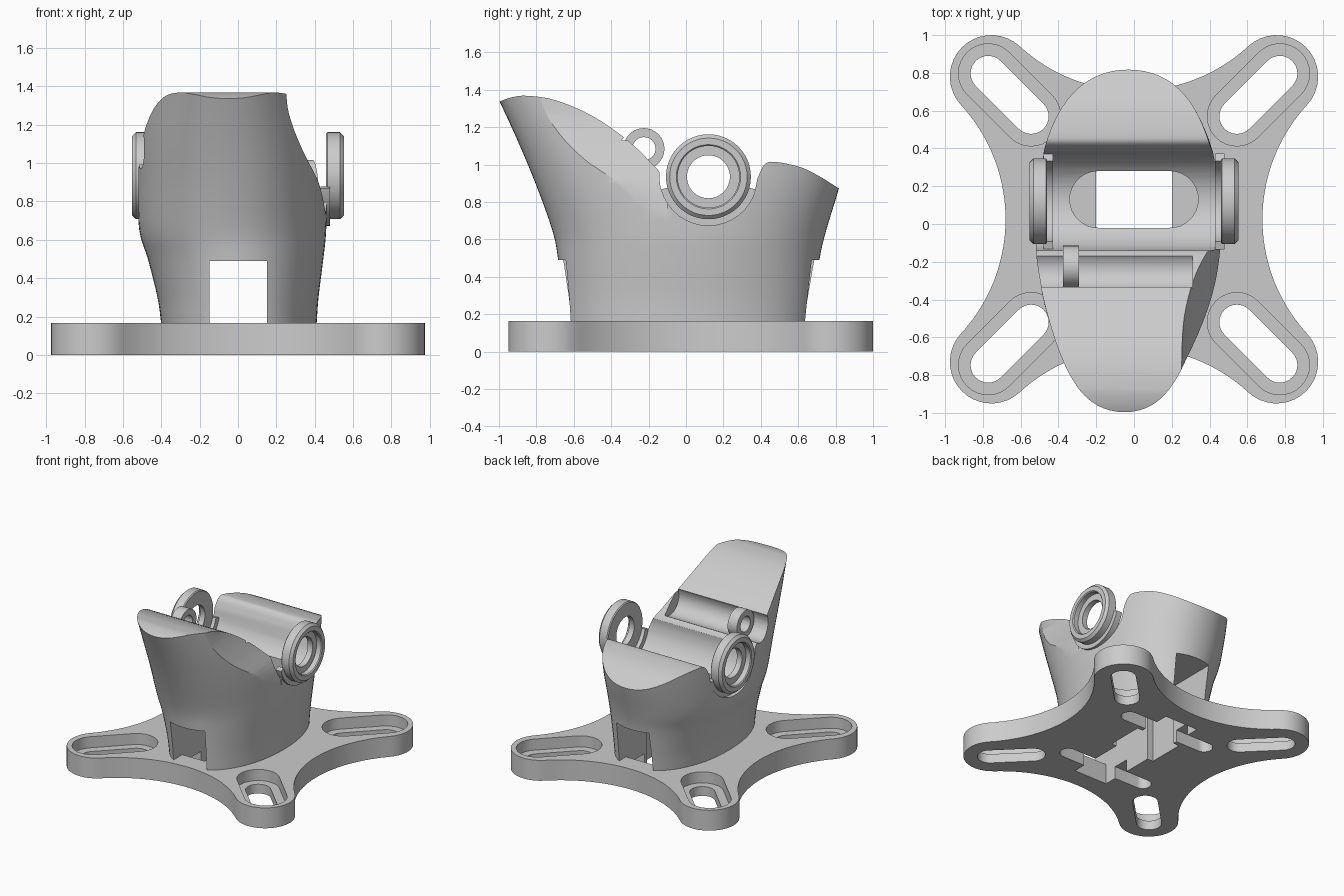
import bpy, bmesh, math
from mathutils import Vector

if "Cube" in bpy.data.objects:
    bpy.data.objects.remove(bpy.data.objects["Cube"])

grey = bpy.data.materials.new("light_grey")
grey.diffuse_color = (0.6, 0.6, 0.6, 1)
grey.use_nodes = True
grey.node_tree.nodes["Principled BSDF"].inputs["Base Color"].default_value = grey.diffuse_color


def finish(name, bm):
    bmesh.ops.recalc_face_normals(bm, faces=bm.faces)
    me = bpy.data.meshes.new(name)
    bm.to_mesh(me)
    bm.free()
    ob = bpy.data.objects.new(name, me)
    bpy.context.collection.objects.link(ob)
    me.materials.append(grey)
    return ob


def loft(name, rings, closed=False):
    """Skin equal rings of points; cap the ends unless the loop is closed."""
    bm = bmesh.new()
    vs = [[bm.verts.new(p) for p in r] for r in rings]
    n = len(vs[0])
    for i in range(len(vs) if closed else len(vs) - 1):
        a, b = vs[i], vs[(i + 1) % len(vs)]
        for j in range(n):
            bm.faces.new((a[j], a[(j + 1) % n], b[(j + 1) % n], b[j]))
    if not closed:
        bm.faces.new(vs[0])
        bm.faces.new(vs[-1])
    return finish(name, bm)


def prism(name, pts, lo, hi, axis):
    """Extrude a 2D outline along one axis."""
    def at(p, h):
        return {"x": (h, p[0], p[1]), "y": (p[0], h, p[1]), "z": (p[0], p[1], h)}[axis]
    return loft(name, [[at(p, h) for p in pts] for h in (lo, hi)])


def box(x0, x1, y0, y1, z0, z1):
    return prism("cutter", [(x0, y0), (x1, y0), (x1, y1), (x0, y1)], z0, z1, "z")


def arc(cx, cy, r, a0, a1, n=16):
    return [(cx + r * math.cos(math.radians(a0 + (a1 - a0) * i / n)),
             cy + r * math.sin(math.radians(a0 + (a1 - a0) * i / n))) for i in range(n + 1)]


def capsule(p, q, r):
    a = math.degrees(math.atan2(q[1] - p[1], q[0] - p[0]))
    return arc(*q, r, a - 90, a + 90) + arc(*p, r, a + 90, a + 270)


def spline(keys, n):
    """Smooth curve through points of any dimension."""
    k = [Vector(p) for p in keys]
    k = [2 * k[0] - k[1]] + k + [2 * k[-1] - k[-2]]
    out = []
    for a, b, c, d in zip(k, k[1:], k[2:], k[3:]):
        for i in range(n):
            t = i / n
            out.append(0.5 * (2 * b + (c - a) * t + (2 * a - 5 * b + 4 * c - d) * t * t
                              + (3 * b - a - 3 * c + d) * t ** 3))
    return [tuple(p) for p in out + [k[-2]]]


def boolean(ob, tool, op="DIFFERENCE"):
    m = ob.modifiers.new("cut", "BOOLEAN")
    m.operation, m.solver, m.object = op, "EXACT", tool
    bpy.context.view_layer.objects.active = ob
    bpy.ops.object.modifier_apply(modifier=m.name)
    bpy.data.objects.remove(tool)


def lathe_x(name, profile, y, z, n=48):
    """Revolve an (x, radius) loop about an axis parallel to x."""
    rings = []
    for i in range(n):
        a = 2 * math.pi * i / n
        rings.append([(x, y + r * math.cos(a), z + r * math.sin(a)) for x, r in profile])
    return loft(name, rings, closed=True)


# Base plate: four round lobes joined by tangent concave arcs
CY = 0.025
quarter = arc(1.574, 0, 0.894, 180, 137.3, 14)[:-1] + arc(0.755, 0.755, 0.22, -42.7, 132.7, 18)[:-1] \
    + arc(0, 1.574, 0.894, -47.3, -90, 14)
half = quarter[:-1] + [(-x, y) for x, y in quarter[::-1]][:-1]
outline = half + [(-x, -y) for x, y in half]
base = prism("base_plate", [(x, y + CY) for x, y in outline], 0, 0.165, "z")

# Stepped diagonal slots in the lobes
for sx in (-1, 1):
    for sy in (-1, 1):
        p, q = (sx * 0.545, CY + sy * 0.545), (sx * 0.772, CY + sy * 0.772)
        boolean(base, prism("cutter", capsule(p, q, 0.157), 0.075, 0.3, "z"))
        boolean(base, prism("cutter", capsule(p, q, 0.093), -0.1, 0.3, "z"))

# Underside channel and strap slots
boolean(base, box(-0.148, 0.152, -0.5, 0.55, -0.1, 0.3))
boolean(base, box(-0.2, 0.2, -0.02, 0.28, -0.1, 0.3))
for y in (-0.33, 0.38):
    boolean(base, prism("cutter", capsule((-0.36, y), (0.36, y), 0.065), -0.1, 0.1, "z"))

# Body: flared oval loft; each key is z, left, right, front, back
keys = [(0.16, -0.40, 0.41, -0.655, 0.675), (0.30, -0.42, 0.42, -0.665, 0.69),
        (0.50, -0.47, 0.445, -0.685, 0.715), (0.65, -0.515, 0.46, -0.715, 0.75),
        (0.90, -0.525, 0.465, -0.805, 0.825), (1.15, -0.52, 0.44, -0.91, 0.88),
        (1.42, -0.49, 0.38, -1.035, 0.95)]


def oval(z, xl, xr, yf, yb, n=80):
    pts = []
    for i in range(n):
        c, s = math.cos(2 * math.pi * i / n), math.sin(2 * math.pi * i / n)
        c, s = (math.copysign(abs(v) ** 0.95, v) for v in (c, s))
        pts.append(((xl + xr) / 2 + c * (xr - xl) / 2, (yf + yb) / 2 + s * (yb - yf) / 2, z))
    return pts


body = loft("body", [oval(*k) for k in spline(keys, 4)])

# Wavy top with a round saddle
top = spline([(-1.1, 1.285), (-1.0, 1.335), (-0.93, 1.36), (-0.85, 1.368), (-0.7, 1.345),
              (-0.5, 1.26), (-0.3, 1.12), (-0.15, 0.972)], 4)
top += arc(0.12, 0.935, 0.262, 175, 340, 28)
top += spline([(0.383, 0.93), (0.42, 1.0), (0.47, 1.015), (0.6, 0.99), (0.7, 0.945),
               (0.82, 0.87), (1.1, 0.68)], 4)
boolean(body, prism("cutter", top + [(1.1, 0), (-1.1, 0)], -1, 1, "x"), "INTERSECT")

# Scooped right flank of the raised front
flank = spline([(0.48, 0.6), (0.455, 0.75), (0.42, 0.9), (0.345, 1.05), (0.283, 1.2),
                (0.255, 1.32), (0.25, 1.5)], 4)
boolean(body, prism("cutter", flank + [(0.9, 1.5), (0.9, 0.6)], -1.2, -0.1, "y"))

# Through tunnel, stepped vertical hole and pin groove
boolean(body, box(-0.148, 0.152, -1.2, 1.2, 0.1, 0.49))
boolean(body, prism("cutter", capsule((-0.19, 0.13), (0.19, 0.13), 0.15), 0.4, 1.3, "z"))
boolean(body, box(-0.2, 0.2, -0.02, 0.28, 0.1, 0.6))
boolean(body, prism("cutter", arc(-0.237, 1.085, 0.115, 0, 348, 31), -0.8, 0.31, "x"))

# Side rings with counterbored outer faces, and saddle collars under them
parts = [base, body]
for s, name in ((-1, "left"), (1, "right")):
    prof = [(0.46, 0.115), (0.46, 0.22), (0.467, 0.227), (0.532, 0.227), (0.552, 0.207),
            (0.552, 0.172), (0.545, 0.165), (0.505, 0.165), (0.505, 0.115)]
    parts.append(lathe_x(name + "_ring", [(s * x, r) for x, r in prof], 0.12, 0.935))
    sup = arc(0.12, 0.935, 0.263, 195, 345) + arc(0.12, 0.935, 0.22, 345, 195)
    parts.append(prism(name + "_ring_collar", sup, s * 0.43, s * 0.48, "x"))

# Small eyelet in the groove
parts.append(lathe_x("eyelet", [(-0.375, 0.062), (-0.375, 0.11), (-0.292, 0.11), (-0.292, 0.062)],
                     -0.225, 1.085, 32))

for ob in parts:
    bpy.ops.object.select_all(action="DESELECT")
    ob.select_set(True)
    bpy.context.view_layer.objects.active = ob
    bpy.ops.object.shade_smooth_by_angle(angle=math.radians(30))
